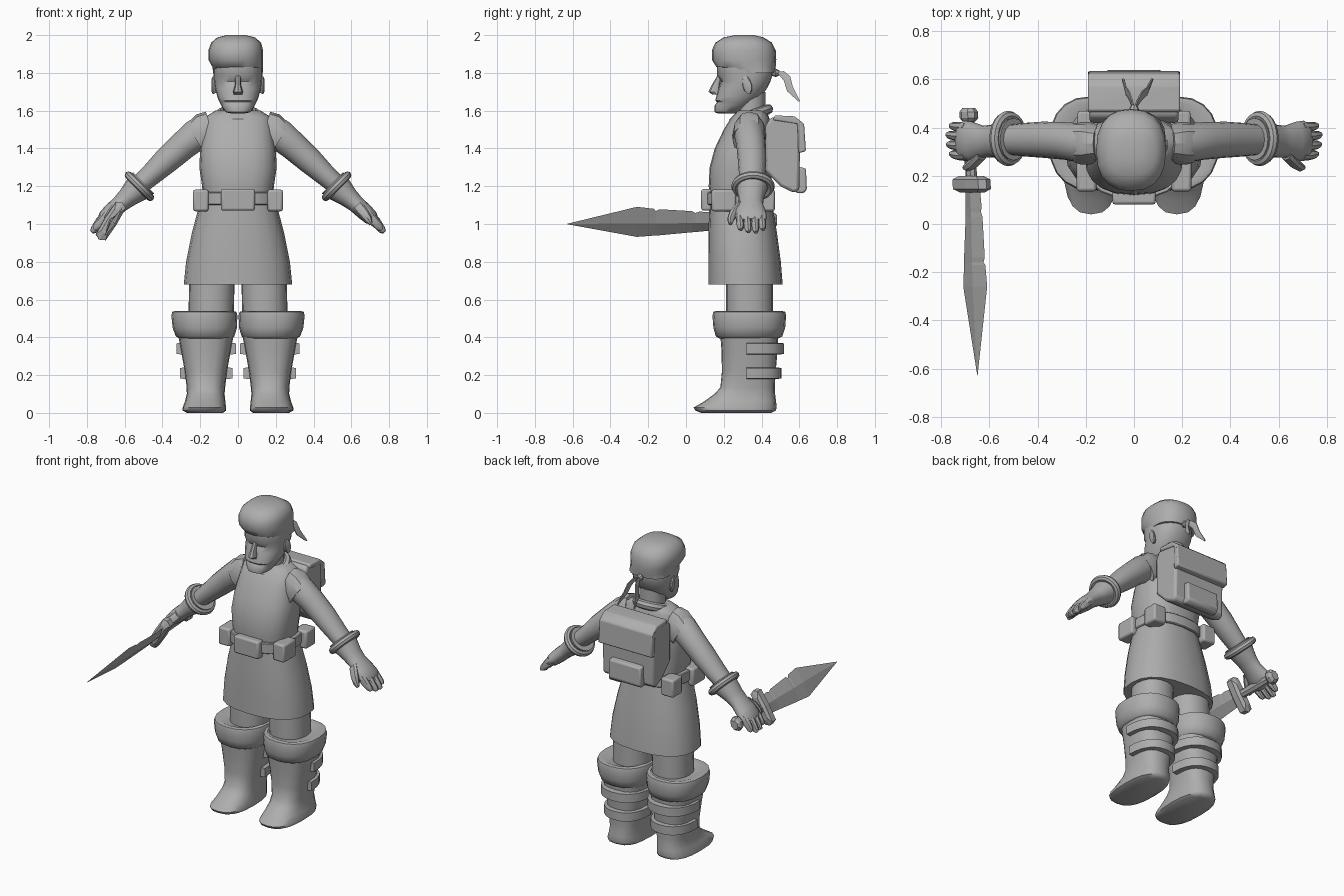
import bpy, bmesh, math
from mathutils import Vector as V

clay = bpy.data.materials.new("plain_grey")
clay.diffuse_color = (0.42, 0.42, 0.42, 1)


def finish(name, bm, mirror=False, angle=40, bevel=0):
    bmesh.ops.recalc_face_normals(bm, faces=bm.faces)
    me = bpy.data.meshes.new(name)
    bm.to_mesh(me)
    bm.free()
    me.materials.append(clay)
    ob = bpy.data.objects.new(name, me)
    bpy.context.collection.objects.link(ob)
    bpy.ops.object.select_all(action='DESELECT')
    ob.select_set(True)
    bpy.context.view_layer.objects.active = ob
    if angle:
        bpy.ops.object.shade_smooth_by_angle(angle=math.radians(angle))
    if bevel:
        b = ob.modifiers.new("bevel", 'BEVEL')
        b.width, b.segments = bevel, 2
    if mirror:
        m = ob.modifiers.new("mirror", 'MIRROR')
        m.use_mirror_merge = False
    return ob


def skin(name, rings, closed=False, **kw):
    """Join equal rings of points into a surface."""
    bm = bmesh.new()
    vs = [[bm.verts.new(p) for p in r] for r in rings]
    n = len(vs[0])
    pairs = list(zip(vs, vs[1:])) + ([(vs[-1], vs[0])] if closed else [])
    for a, b in pairs:
        for i in range(n):
            bm.faces.new((a[i], a[(i + 1) % n], b[(i + 1) % n], b[i]))
    if not closed:
        bm.faces.new(vs[0])
        bm.faces.new(vs[-1])
    return finish(name, bm, **kw)


def ring(c, u, v, p=2.0, n=20):
    def s(t):
        return math.copysign(abs(t) ** (2 / p), t)
    c, u, v = V(c), V(u), V(v)
    return [c + u * s(math.cos(2 * math.pi * i / n)) + v * s(math.sin(2 * math.pi * i / n))
            for i in range(n)]


def stack(name, rows, p=2.3, **kw):
    """Rows of (z, front y, back y, half width, centre x)."""
    rings = [ring((cx, (yf + yb) / 2, z), (hw, 0, 0), (0, (yb - yf) / 2, 0), p)
             for z, yf, yb, hw, cx in rows]
    return skin(name, rings, **kw)


def hoop(name, c, u, v, w, r, **kw):
    """Round ring in the plane u, v with axis w."""
    c, u, v, w = V(c), V(u), V(v), V(w).normalized()
    rings = []
    for i in range(24):
        a = 2 * math.pi * i / 24
        d = u * math.cos(a) + v * math.sin(a)
        rings.append(ring(c + d, d.normalized() * r, w * r, n=8))
    return skin(name, rings, closed=True, **kw)


def box(name, c, size, bevel=0.012, **kw):
    bm = bmesh.new()
    bmesh.ops.create_cube(bm, size=1)
    for v in bm.verts:
        v.co = V(c) + V([v.co[i] * size[i] for i in range(3)])
    return finish(name, bm, bevel=bevel, **kw)


def prism(name, profile, x0, x1, **kw):
    """Side profile of (y, z) points spread across x."""
    return skin(name, [[V((x, y, z)) for y, z in profile] for x in (x0, x1)], **kw)


# Head with chin, mouth, eye and brow levels
stack("head", [(1.585, .17, .26, .035, 0), (1.592, .152, .29, .065, 0), (1.625, .15, .335, .088, 0),
               (1.645, .165, .36, .098, 0), (1.655, .155, .37, .103, 0), (1.675, .16, .40, .110, 0),
               (1.72, .172, .43, .122, 0), (1.755, .186, .447, .127, 0), (1.787, .165, .458, .129, 0),
               (1.85, .165, .46, .129, 0), (1.92, .18, .45, .12, 0)], p=2.3)
skin("nose", [ring((0, .178, 1.785), (.014, 0, 0), (0, .012, 0), n=8),
              ring((0, .158, 1.735), (.016, 0, 0), (0, .022, 0), n=8),
              ring((0, .150, 1.70), (.026, 0, 0), (0, .032, 0), n=8),
              ring((0, .160, 1.685), (.022, 0, 0), (0, .018, 0), n=8)])
skin("ear", [ring((x, y, 1.735), (0, .024 * s, 0), (0, -.01 * s, .05 * s), n=10)
             for x, y, s in ((.11, .315, .8), (.133, .325, 1), (.14, .33, .7))], mirror=True)
# Hair cap, swept to one side
stack("hair", [(1.80, .25, .468, .131, 0), (1.832, .16, .475, .134, -.002), (1.87, .137, .478, .145, -.012),
               (1.92, .137, .475, .145, -.012), (1.96, .155, .455, .132, -.01),
               (1.988, .20, .41, .10, -.01), (2.0, .26, .36, .05, -.01)], p=2.4)
# Knot and two ribbon tails behind the head
skin("ribbon_knot", [ring((0, y, 1.80), (r, 0, 0), (0, 0, r), n=8)
                     for y, r in ((.45, .012), (.475, .022), (.495, .012))])
for name, ex in (("ribbon_tail_a", -.045), ("ribbon_tail_b", .075)):
    skin(name, [ring((ex * t, y, z), (.006, 0, 0), (0, w * .8, w * .6), n=6) for t, y, z, w in
                ((0, .47, 1.80, .006), (.2, .505, 1.80, .018), (.45, .535, 1.77, .024),
                 (.7, .55, 1.715, .022), (1, .60, 1.65, .005))])
stack("neck", [(1.50, .265, .42, .08, 0), (1.60, .265, .42, .078, 0), (1.70, .27, .42, .08, 0)], p=2)
hoop("collar", (0, .345, 1.575), (.094, 0, 0), (0, .09, .032), (0, -.3, 1), .027)

# Torso, belt and skirt
stack("torso", [(1.12, .13, .45, .185, 0), (1.20, .12, .45, .19, 0), (1.30, .125, .455, .205, 0),
                (1.40, .152, .455, .20, 0), (1.50, .20, .45, .185, 0), (1.565, .24, .44, .175, 0),
                (1.60, .275, .425, .12, 0)], p=2.6)
stack("skirt", [(.68, .118, .512, .287, 0), (.80, .118, .502, .275, 0), (.95, .118, .482, .245, 0),
                (1.12, .125, .455, .20, 0)], p=2.4)
stack("belt", [(1.10, .11, .465, .208, 0), (1.105, .105, .47, .213, 0), (1.165, .105, .47, .213, 0),
               (1.17, .11, .465, .208, 0)], p=2.5)
box("front_pouch", (0, .108, 1.128), (.18, .055, .115))
box("side_pouch", (.197, .20, 1.125), (.082, .13, .115), mirror=True)
box("rear_pouch", (.19, .42, 1.125), (.09, .10, .115), mirror=True)

# Backpack with flap and lower pocket
prism("backpack", [(.42, 1.52), (.45, 1.565), (.57, 1.56), (.605, 1.52), (.60, 1.18), (.57, 1.165),
                   (.50, 1.20), (.42, 1.28)], -.185, .185, bevel=.015)
prism("backpack_flap", [(.46, 1.55), (.47, 1.575), (.575, 1.57), (.625, 1.53), (.635, 1.385),
                        (.595, 1.375), (.59, 1.53)], -.192, .192, bevel=.008)
prism("backpack_pocket", [(.58, 1.305), (.635, 1.295), (.64, 1.18), (.62, 1.162), (.58, 1.165)],
      -.115, .115, bevel=.01)

# Arms: sleeve, shoulder cap, cuff ring, glove, fingers and thumb
U = V((.70, 0, .71))


def limb(name, rows, p=2.0, n=16, **kw):
    return skin(name, [ring((x, y, z), U * a, (0, b, 0), p, n) for x, y, z, a, b in rows],
                mirror=True, **kw)


limb("sleeve", [(.14, .33, 1.52, .085, .07), (.21, .335, 1.48, .085, .082), (.29, .345, 1.415, .077, .078),
                (.38, .35, 1.335, .07, .075), (.45, .35, 1.27, .06, .07), (.54, .35, 1.19, .05, .06)])
skin("shoulder_cap", [ring((x, .335, z), (a, 0, b), (0, c, 0), 2.3, 12) for x, z, a, b, c in
                      ((.14, 1.49, .03, .105, .075), (.185, 1.475, .035, .105, .088),
                       (.222, 1.447, .052, .078, .088))], mirror=True, angle=30)
hoop("cuff_ring", (.522, .355, 1.20), U * .082, (0, .094, 0), (.71, 0, -.70), .021, mirror=True)
limb("glove", [(.50, .352, 1.218, .08, .088), (.535, .35, 1.185, .073, .08), (.585, .345, 1.14, .055, .068),
               (.625, .342, 1.105, .046, .066), (.67, .342, 1.065, .045, .082), (.705, .345, 1.032, .04, .084),
               (.725, .347, 1.012, .025, .07)])
for i, (y, ext) in enumerate(((.285, .0), (.325, .012), (.365, .014), (.402, .0))):
    limb("finger_%d" % (i + 1), [(.69, y, 1.045, .032, .022), (.725 + ext / 2, y, 1.01, .026, .021),
                                 (.75 + ext, y + .004, .982 - ext, .02, .018),
                                 (.762 + ext, y + .006, .97 - ext, .01, .01)], n=8)
limb("thumb", [(.63, .29, 1.10, .03, .025), (.665, .255, 1.06, .028, .026), (.69, .237, 1.025, .022, .02),
               (.705, .235, 1.0, .01, .01)], n=8)

# Legs, boots, cuffs and rear straps
stack("leg", [(.42, .215, .46, .118, .143), (.58, .212, .46, .12, .141), (.74, .212, .46, .12, .137)],
      p=2.2, mirror=True)
stack("boot", [(0, .08, .45, .095, .175), (.012, .05, .475, .115, .178), (.028, .04, .48, .115, .178),
               (.06, .095, .477, .107, .174), (.10, .15, .472, .10, .171), (.135, .182, .47, .102, .17),
               (.22, .19, .475, .112, .17), (.33, .188, .485, .132, .17), (.43, .18, .49, .15, .17)],
      p=2.6, mirror=True, angle=50)
stack("boot_cuff", [(.395, .175, .49, .14, .172), (.405, .158, .51, .155, .174), (.45, .145, .525, .17, .176),
                    (.515, .14, .53, .175, .178), (.535, .145, .525, .17, .178), (.54, .165, .505, .15, .178),
                    (.525, .195, .475, .125, .16)], p=2.3, mirror=True, angle=50)
for name, z, rx, ry in (("upper_strap", .34, .158, .20), ("lower_strap", .21, .138, .185)):
    rings = []
    for i in range(13):
        a = math.pi * i / 12
        ca, sa = math.cos(a), math.sin(a)
        ca = math.copysign(abs(ca) ** .85, ca)
        sa = abs(sa) ** .85
        rings.append([V((.168 + (rx - k) * ca, .32 + (ry - k) * sa, z + h))
                      for k, h in ((0, .028), (0, -.028), (.04, -.032), (.04, .032))])
    skin(name, rings, mirror=True)

# Sword: diamond blade with nicks, guard, grip and pommel
W, N = V((.53, 0, .85)), V((.85, 0, -.53))


def sword(name, rows, p=None, n=8):
    rings = []
    for x, y, z, up, dn, th in rows:
        c = V((x, y, z))
        if p:
            rings.append(ring(c, W * up, N * th, p, n))
        else:
            rings.append([c + W * up, c + N * th, c - W * dn, c - N * th])
    return skin(name, rings, angle=0)


sword("blade", [(-.65, -.63, 1.0, .001, .001, .001), (-.66, -.26, 1.01, .095, .092, .012),
                (-.661, -.17, 1.01, .083, .084, .013), (-.661, -.16, 1.01, .068, .083, .013),
                (-.662, -.14, 1.01, .08, .082, .013), (-.664, .03, 1.012, .066, .066, .014),
                (-.665, .05, 1.012, .055, .064, .014), (-.666, .07, 1.012, .063, .062, .014),
                (-.67, .16, 1.015, .055, .055, .014)])
sword("guard", [(-.672, .13, 1.015, .075, .07, .02), (-.673, .145, 1.015, .115, .115, .035),
                (-.675, .185, 1.015, .115, .115, .035), (-.676, .20, 1.015, .075, .07, .02)], p=5)
sword("grip", [(-.675, .19, 1.015, .026, .026, .022), (-.682, .32, 1.02, .03, .03, .025),
               (-.685, .44, 1.02, .024, .024, .02)], p=2)
sword("pommel", [(-.685, .425, 1.02, .03, .03, .025), (-.685, .44, 1.02, .045, .045, .036),
                 (-.686, .465, 1.02, .045, .045, .036), (-.686, .482, 1.02, .03, .03, .025)], p=2)
